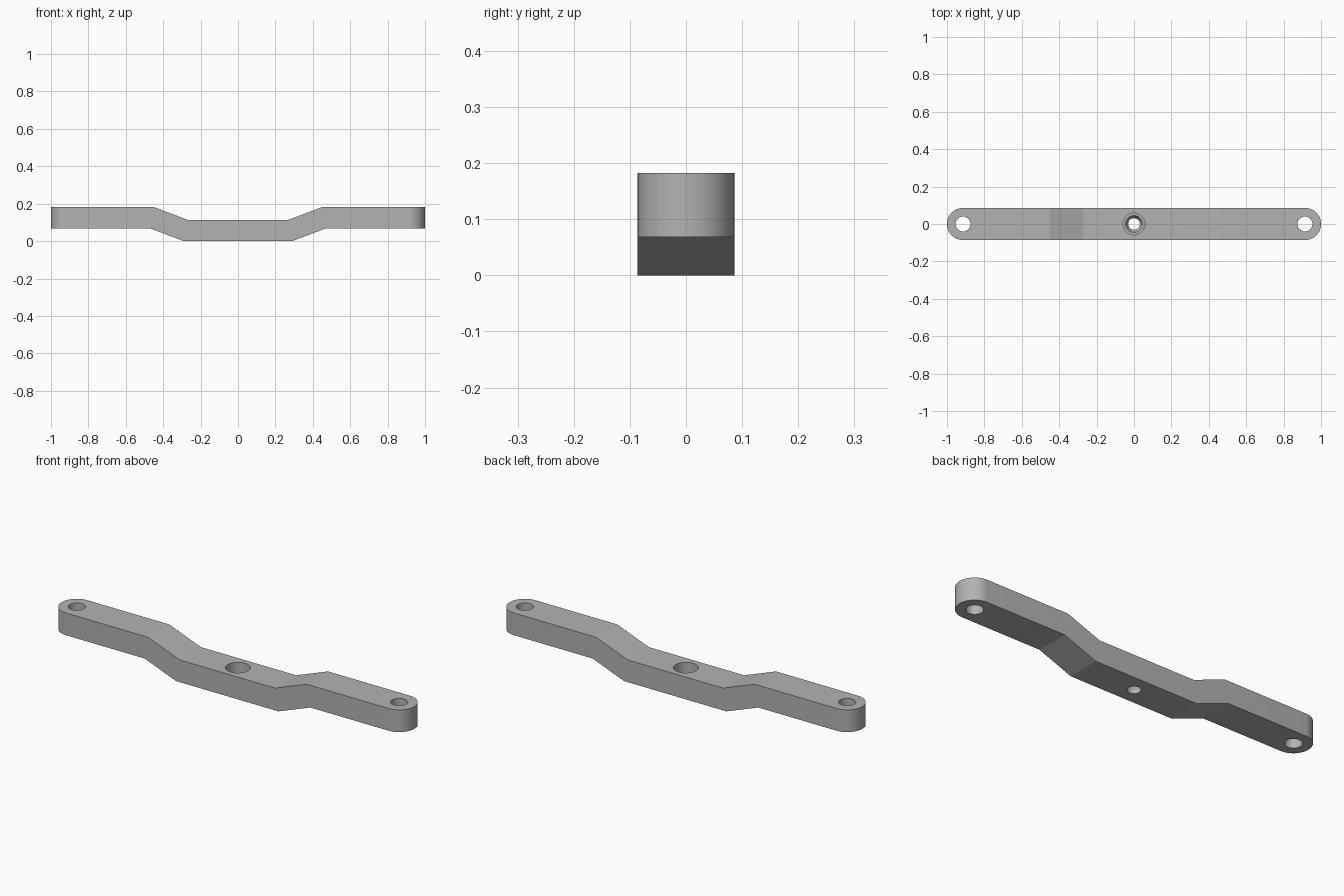
import bpy, bmesh
from math import cos, sin, pi

cube = bpy.data.objects.get("Cube")
if cube:
    bpy.data.objects.remove(cube, do_unlink=True)

HALF_WIDTH = 0.086
TOP, BOTTOM, THICK = 0.182, 0.068, 0.114
HOLE_X = 1 - HALF_WIDTH

grey = bpy.data.materials.new("machined grey")
grey.use_nodes = True
colour = (0.45, 0.45, 0.45, 1)
grey.diffuse_color = colour
grey.node_tree.nodes["Principled BSDF"].inputs["Base Color"].default_value = colour


def finish(name, bm):
    bmesh.ops.recalc_face_normals(bm, faces=bm.faces)
    mesh = bpy.data.meshes.new(name)
    bm.to_mesh(mesh)
    bm.free()
    mesh.materials.append(grey)
    obj = bpy.data.objects.new(name, mesh)
    bpy.context.collection.objects.link(obj)
    return obj


def prism(name, outline, direction):
    """Extrude a closed outline along a direction."""
    bm = bmesh.new()
    face = bm.faces.new([bm.verts.new(p) for p in outline])
    new = bmesh.ops.extrude_face_region(bm, geom=[face])["geom"]
    bmesh.ops.translate(bm, vec=direction, verts=[v for v in new if isinstance(v, bmesh.types.BMVert)])
    return finish(name, bm)


def turned_cutter(name, x, profile, sides=48):
    """Stack rings of (radius, height) into a closed turned solid."""
    bm = bmesh.new()
    rings = [[bm.verts.new((x + r * cos(2 * pi * i / sides), r * sin(2 * pi * i / sides), z))
              for i in range(sides)] for r, z in profile]
    for low, high in zip(rings, rings[1:]):
        for i in range(sides):
            j = (i + 1) % sides
            bm.faces.new((low[i], low[j], high[j], high[i]))
    bm.faces.new(rings[0])
    bm.faces.new(rings[-1])
    return finish(name, bm)


def cut(target, cutter, operation):
    mod = target.modifiers.new(cutter.name, "BOOLEAN")
    mod.operation, mod.solver, mod.object = operation, "EXACT", cutter
    bpy.context.view_layer.objects.active = target
    bpy.ops.object.modifier_apply(modifier=mod.name)
    bpy.data.objects.remove(cutter, do_unlink=True)


# Bent bar: one half of the side profile, mirrored, extruded across the width
upper = [(0.27, THICK), (0.45, TOP), (1.1, TOP)]
lower = [(1.1, BOTTOM), (0.47, BOTTOM), (0.29, 0)]
half = upper + lower
side = half + [(-x, z) for x, z in reversed(half)]
bar = prism("bent_bar", [(x, -0.2, z) for x, z in side], (0, 0.4, 0))

# Rounded ends: keep only what lies inside a slot-shaped plan
arc = [(HOLE_X + HALF_WIDTH * cos(a), HALF_WIDTH * sin(a), -0.1)
       for a in (pi * i / 32 - pi / 2 for i in range(33))]
plan = arc + [(-x, y, z) for x, y, z in reversed(arc)]
cut(bar, prism("plan_cutter", plan, (0, 0, 0.5)), "INTERSECT")

# Plain end holes, then the stepped and tapered centre hole
for sign in (-1, 1):
    cut(bar, turned_cutter("end_hole", sign * HOLE_X, [(0.04, -0.1), (0.04, 0.3)]), "DIFFERENCE")
centre = [(0.031, -0.1), (0.031, 0.02), (0.045, 0.045), (0.058, 0.045), (0.058, 0.3)]
cut(bar, turned_cutter("centre_hole", 0, centre), "DIFFERENCE")

# Smooth round walls, sharp edges elsewhere
bpy.ops.object.select_all(action="DESELECT")
bar.select_set(True)
bpy.context.view_layer.objects.active = bar
bpy.ops.object.shade_smooth_by_angle(angle=0.35)
